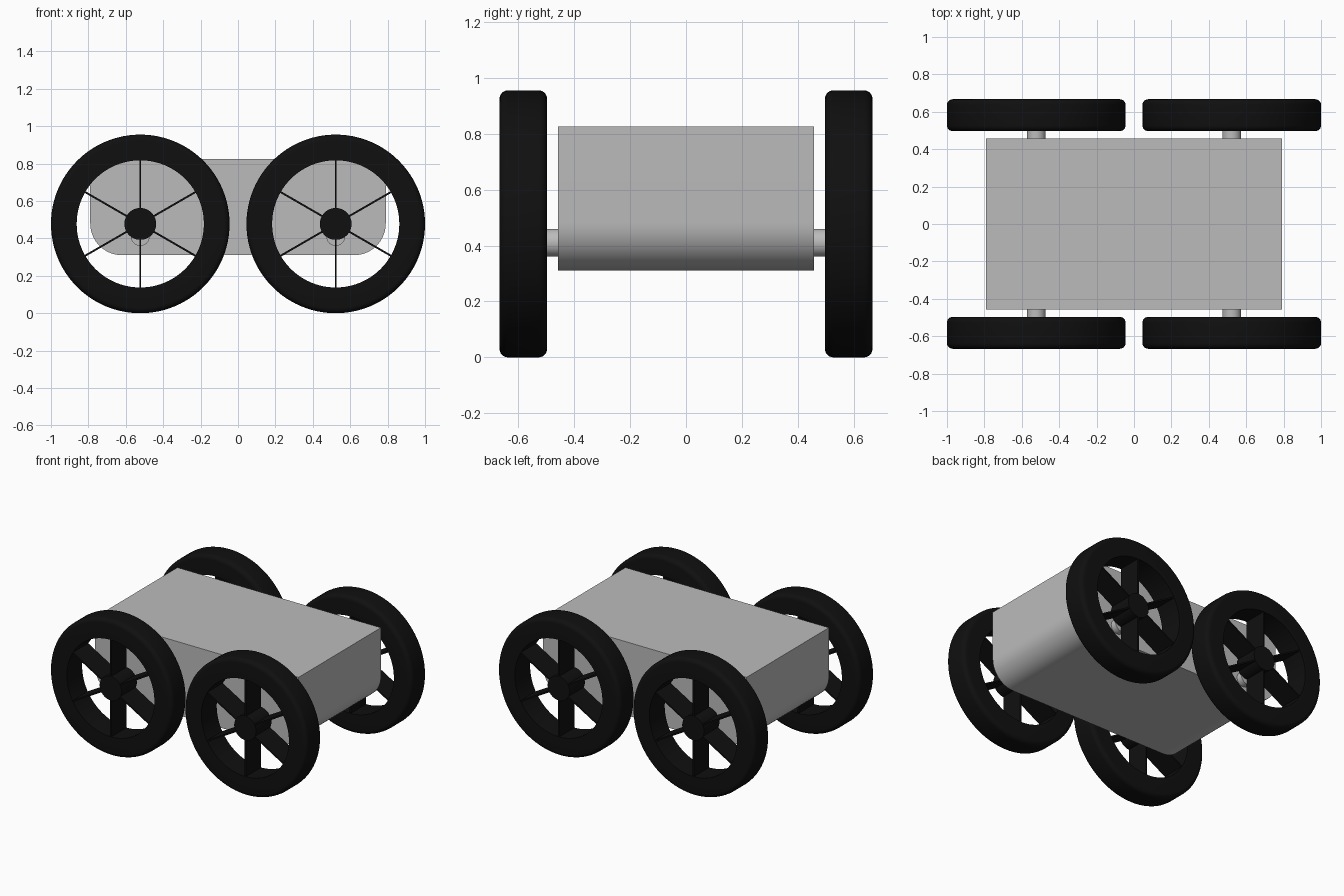
import bpy, bmesh, math
from mathutils import Matrix

if "Cube" in bpy.data.objects:
    bpy.data.objects.remove(bpy.data.objects["Cube"], do_unlink=True)


def material(name, rgb):
    m = bpy.data.materials.new(name)
    m.use_nodes = True
    m.diffuse_color = (*rgb, 1)
    m.node_tree.nodes["Principled BSDF"].inputs["Base Color"].default_value = (*rgb, 1)
    return m


grey = material("light grey", (0.5, 0.5, 0.5))
black = material("rubber black", (0.005, 0.005, 0.005))


def finish(name, bm, mat, loc=(0, 0, 0)):
    bmesh.ops.recalc_face_normals(bm, faces=bm.faces)
    mesh = bpy.data.meshes.new(name)
    bm.to_mesh(mesh)
    bm.free()
    mesh.materials.append(mat)
    ob = bpy.data.objects.new(name, mesh)
    ob.location = loc
    bpy.context.collection.objects.link(ob)
    bpy.ops.object.select_all(action='DESELECT')
    ob.select_set(True)
    bpy.context.view_layer.objects.active = ob
    bpy.ops.object.shade_smooth_by_angle(angle=math.radians(35))
    return ob


def cylinder(name, radius, length, mat, loc):
    """Solid cylinder along y."""
    bm = bmesh.new()
    bmesh.ops.create_cone(bm, cap_ends=True, segments=48, radius1=radius, radius2=radius,
                          depth=length, matrix=Matrix.Rotation(math.pi / 2, 4, 'X'))
    return finish(name, bm, mat, loc)


def arc(cx, cz, r, start, end, steps):
    return [(cx + r * math.cos(a), cz + r * math.sin(a)) for a in
            (math.radians(start + (end - start) * i / steps) for i in range(steps + 1))]


def tyre(name, loc, outer=0.4775, inner=0.34, half=0.085, edge=0.03, segments=96):
    """Ring about the y axis with rounded tread edges; profile is (radius, y)."""
    profile = [(inner, half), (inner, -half)]
    profile += arc(outer - edge, -half + edge, edge, -90, 0, 6)
    profile += arc(outer - edge, half - edge, edge, 0, 90, 6)
    bm = bmesh.new()
    rings = []
    for i in range(segments):
        a = 2 * math.pi * i / segments
        rings.append([bm.verts.new((r * math.cos(a), y, r * math.sin(a))) for r, y in profile])
    n = len(profile)
    for i in range(segments):
        p, q = rings[i], rings[(i + 1) % segments]
        for j in range(n):
            k = (j + 1) % n
            bm.faces.new((p[j], p[k], q[k], q[j]))
    return finish(name, bm, black, loc)


def spokes(name, loc):
    """Three thin full-diameter blades, giving six spokes."""
    bm = bmesh.new()
    for angle in (30, 90, 150):
        bmesh.ops.create_cube(bm, size=1, matrix=Matrix.Rotation(math.radians(angle), 4, 'Y')
                              @ Matrix.Diagonal((0.69, 0.166, 0.01, 1)))
    return finish(name, bm, black, loc)


# Body: box profile with rounded lower edges, extruded along y
R, HX, HY, Z0, Z1 = 0.17, 0.79, 0.457, 0.31, 0.825
outline = [(HX, Z1), (-HX, Z1)]
outline += arc(-HX + R, Z0 + R, R, 180, 270, 14)
outline += arc(HX - R, Z0 + R, R, 270, 360, 14)
bm = bmesh.new()
face = bm.faces.new([bm.verts.new((x, -HY, z)) for x, z in outline])
extruded = bmesh.ops.extrude_face_region(bm, geom=[face])
moved = [g for g in extruded["geom"] if isinstance(g, bmesh.types.BMVert)]
bmesh.ops.translate(bm, verts=moved, vec=(0, 2 * HY, 0))
finish("body", bm, grey)

# Axles and wheels
WX, WY, WZ = 0.5225, 0.582, 0.4775
for xside, sx in (("right", -1), ("left", 1)):
    cylinder(f"{xside}_axle", 0.05, 1.0, grey, (sx * WX, 0, 0.41))
    for yside, sy in (("front", -1), ("back", 1)):
        centre = (sx * WX, sy * WY, WZ)
        tag = f"{yside}_{xside}"
        tyre(f"{tag}_tyre", centre)
        spokes(f"{tag}_spokes", centre)
        cylinder(f"{tag}_hub", 0.085, 0.17, black, centre)
